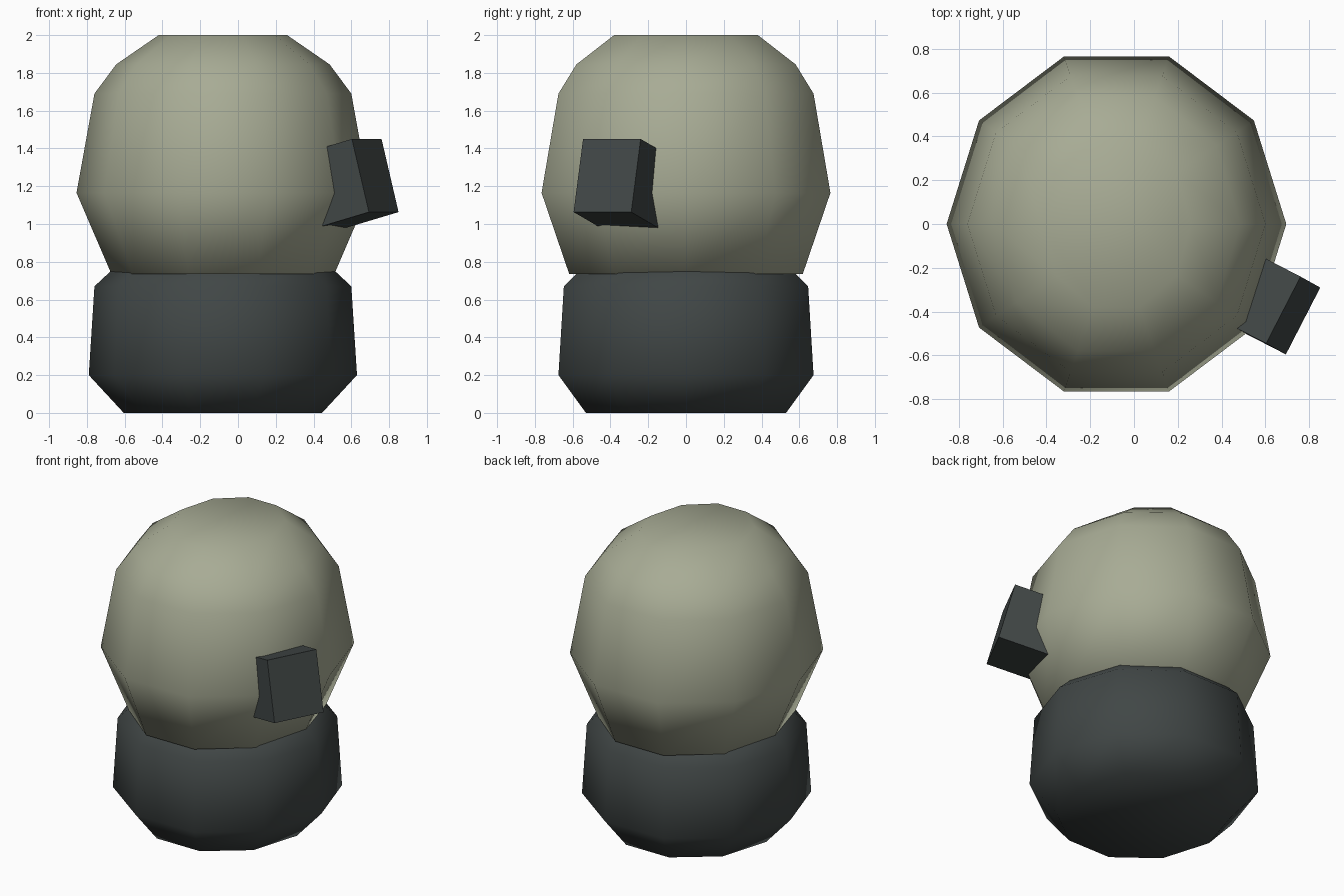
import bpy, bmesh, math
from mathutils import Vector

if "Cube" in bpy.data.objects:
    bpy.data.objects.remove(bpy.data.objects["Cube"])

CENTRE_X = -0.08
SIDES = 10


def material(name, rgb):
    m = bpy.data.materials.new(name)
    m.diffuse_color = (*rgb, 1)
    m.use_nodes = True
    m.node_tree.nodes["Principled BSDF"].inputs["Base Color"].default_value = m.diffuse_color
    return m


def finish(bm, name, mat, smooth):
    bmesh.ops.recalc_face_normals(bm, faces=bm.faces)
    for f in bm.faces:
        f.smooth = smooth
    me = bpy.data.meshes.new(name)
    bm.to_mesh(me)
    bm.free()
    me.materials.append(mat)
    ob = bpy.data.objects.new(name, me)
    bpy.context.collection.objects.link(ob)
    return ob


def lathe(name, profile, mat):
    """Closed ten-sided solid; profile rows are (x radius, y radius, z)."""
    bm = bmesh.new()
    rings = []
    for rx, ry, z in profile:
        rings.append([bm.verts.new((CENTRE_X + rx * math.cos(a), ry * math.sin(a), z))
                      for a in (math.tau * i / SIDES for i in range(SIDES))])
    for lo, hi in zip(rings, rings[1:]):
        for i in range(SIDES):
            j = (i + 1) % SIDES
            bm.faces.new((lo[i], lo[j], hi[j], hi[i]))
    bm.faces.new(rings[0])
    bm.faces.new(rings[-1])
    return finish(bm, name, mat, True)


pale = material("pale_grey_green", (0.39, 0.41, 0.30))
dark = material("dark_slate", (0.052, 0.062, 0.061))

# Dark base
lathe("base", [(0.525, 0.557, 0), (0.71, 0.71, 0.2), (0.68, 0.68, 0.67),
               (0.53, 0.53, 0.81)], dark)

# Pale rounded upper body
lathe("upper_body", [(0.59, 0.65, 0.735), (0.775, 0.804, 1.165), (0.68, 0.71, 1.69),
                     (0.565, 0.61, 1.845), (0.34, 0.40, 2.0)], pale)

# Tilted block set into the front right of the body
top_back = Vector((0.76, -0.24, 1.45))
along = Vector((-0.157, -0.305, 0))
down = Vector((0.09, -0.05, -0.387))
inward = along.cross(down).normalized() * 0.4
if inward.x > 0:
    inward.negate()
bm = bmesh.new()
bmesh.ops.create_cube(bm, size=1)
for v in bm.verts:
    a, b, c = (k + 0.5 for k in v.co)
    v.co = top_back + along * a + down * b + inward * c
finish(bm, "side_block", dark, False)
